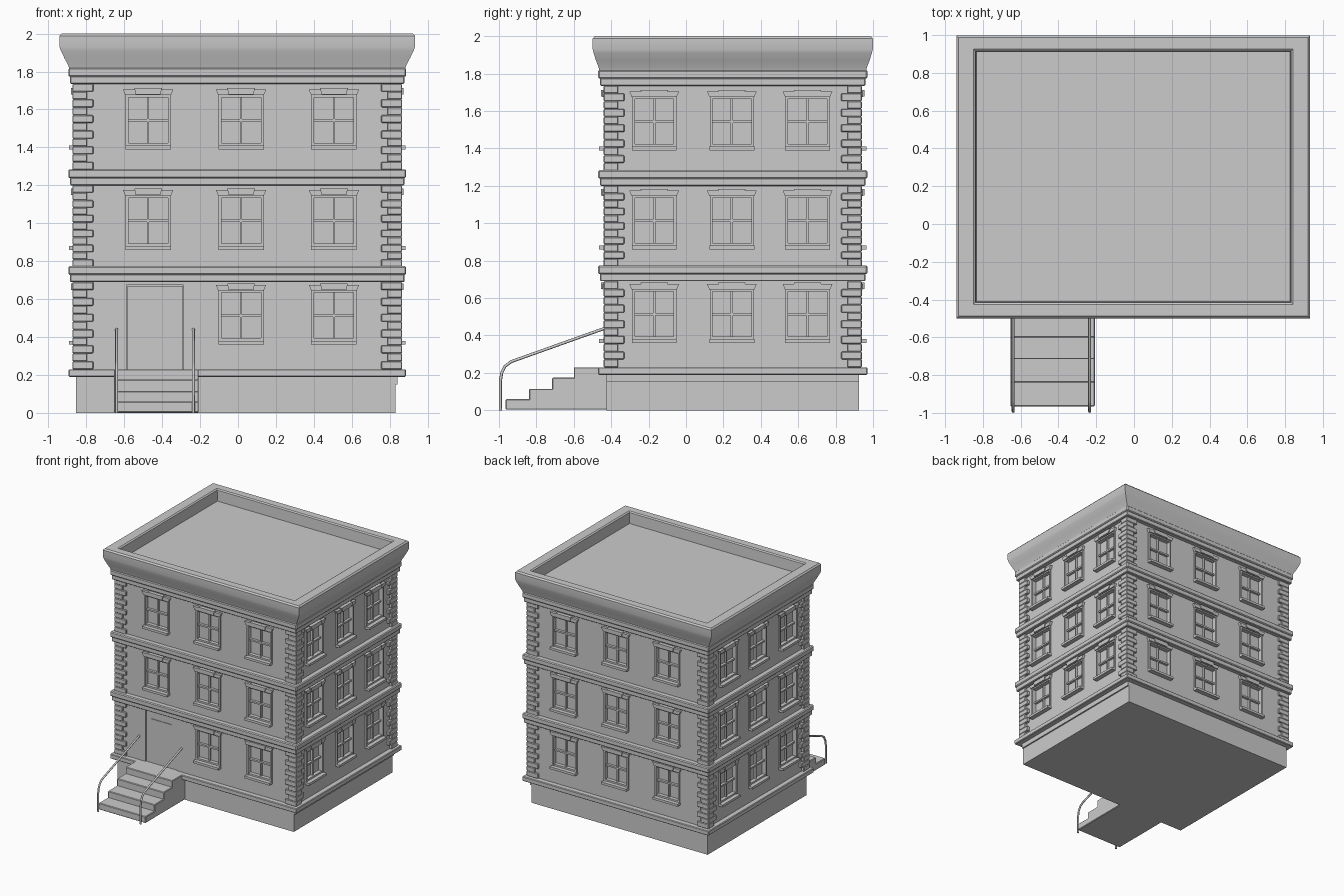
import bpy, bmesh
from math import radians
from mathutils import Matrix, Vector

cube = bpy.data.objects.get("Cube")
if cube:
    bpy.data.objects.remove(cube)

stone = bpy.data.materials.new("grey stone")
stone.use_nodes = True
GREY = (0.6, 0.6, 0.6, 1)
stone.diffuse_color = GREY
stone.node_tree.nodes["Principled BSDF"].inputs["Base Color"].default_value = GREY

CX, CY = -0.004, 0.25
WALL_X, WALL_Y = 0.846, 0.674          # wall half sizes
FLOORS = (0.36, 0.86, 1.39)            # window bottoms
FRONT_U = (-0.47, 0.02, 0.51)
SIDE_U = (-0.42, -0.005, 0.40)
DOOR_U, DOOR_W = -0.433, 0.30


def add_box(bm, x0, x1, y0, y1, z0, z1, mat=None):
    m = Matrix.Translation(((x0 + x1) / 2, (y0 + y1) / 2, (z0 + z1) / 2))
    m = m @ Matrix.Diagonal((x1 - x0, y1 - y0, z1 - z0, 1))
    bmesh.ops.create_cube(bm, size=1, matrix=(mat @ m) if mat else m)


def add_prism(bm, profile, y0, y1):
    """Extrude an x-z outline from y0 to y1."""
    face = bm.faces.new([bm.verts.new((x, y0, z)) for x, z in profile])
    ext = bmesh.ops.extrude_face_region(bm, geom=[face])
    verts = [v for v in ext["geom"] if isinstance(v, bmesh.types.BMVert)]
    bmesh.ops.translate(bm, verts=verts, vec=(0, y1 - y0, 0))


def to_mesh(bm, name):
    bmesh.ops.recalc_face_normals(bm, faces=bm.faces)
    me = bpy.data.meshes.new(name)
    bm.to_mesh(me)
    bm.free()
    me.materials.append(stone)
    return me


def add_object(name, mesh, bevel=0):
    ob = bpy.data.objects.new(name, mesh)
    bpy.context.collection.objects.link(ob)
    if bevel:
        mod = ob.modifiers.new("Bevel", "BEVEL")
        mod.width = bevel
        mod.segments = 1
    return ob


def block(name, hx, hy, z0, z1, bevel=0):
    bm = bmesh.new()
    add_box(bm, CX - hx, CX + hx, CY - hy, CY + hy, z0, z1)
    return add_object(name, to_mesh(bm, name), bevel)


# Where every window goes: one matrix per opening, local -y points outward
def side_matrix(angle, half):
    return (Matrix.Translation((CX, CY, 0)) @ Matrix.Rotation(radians(angle), 4, "Z")
            @ Matrix.Translation((0, -half, 0)))


sides = (("front", 0, WALL_Y, FRONT_U), ("left", 90, WALL_X, SIDE_U),
         ("back", 180, WALL_Y, [-u for u in FRONT_U]),
         ("right", 270, WALL_X, [-u for u in SIDE_U]))
spots = []
for side, angle, half, us in sides:
    for level, z in enumerate(FLOORS):
        for i, u in enumerate(us):
            if side == "front" and level == 0 and i == 0:
                continue               # the door takes this place
            name = f"{side}_window_{level + 1}_{i + 1}"
            spots.append((name, side_matrix(angle, half) @ Matrix.Translation((u, 0, z))))

# Walls with cut openings
walls = block("walls", WALL_X, WALL_Y, 0.15, 1.85)
bm = bmesh.new()
for _, m in spots:
    add_box(bm, -0.112, 0.112, -0.05, 0.025, 0.012, 0.282, m)
add_box(bm, DOOR_U - DOOR_W / 2, DOOR_U + DOOR_W / 2, -0.05, 0.02, 0.225, 0.675,
        side_matrix(0, WALL_Y))
cutter = add_object("opening_cutter", to_mesh(bm, "opening_cutter"))
cutter.hide_render = True
cut = walls.modifiers.new("Openings", "BOOLEAN")
cut.object = cutter
cut.solver = "EXACT"
dg = bpy.context.evaluated_depsgraph_get()
walls.data = bpy.data.meshes.new_from_object(walls.evaluated_get(dg))
walls.modifiers.clear()
bpy.data.objects.remove(cutter)

# One window: casing, cross bars, sill and splayed lintel
bm = bmesh.new()
for s in (-1, 1):
    a, b = sorted((s * 0.104, s * 0.118))
    add_box(bm, a, b, -0.012, 0.025, 0.01, 0.288)
add_box(bm, -0.104, 0.104, -0.012, 0.025, 0.274, 0.288)
add_box(bm, -0.104, 0.104, -0.006, 0.025, 0.018, 0.034)
add_box(bm, -0.006, 0.006, 0.008, 0.027, 0.02, 0.28)
add_box(bm, -0.104, 0.104, 0.004, 0.027, 0.146, 0.16)
add_box(bm, -0.12, 0.12, -0.04, 0.02, 0, 0.02)
add_prism(bm, [(-0.12, 0.285), (0.12, 0.285), (0.133, 0.315), (-0.133, 0.315)], -0.022, 0.02)
add_prism(bm, [(-0.065, 0.288), (0.065, 0.288), (0.073, 0.323), (-0.073, 0.323)], -0.03, 0.02)
window_mesh = to_mesh(bm, "window")
for name, m in spots:
    add_object(name, window_mesh).matrix_world = m

# Door leaf with a raised panel
bm = bmesh.new()
m = side_matrix(0, WALL_Y) @ Matrix.Translation((DOOR_U, 0, 0))
add_box(bm, -0.146, 0.146, 0.008, 0.03, 0.23, 0.67, m)
add_box(bm, -0.095, 0.095, 0.003, 0.02, 0.505, 0.61, m)
add_object("door", to_mesh(bm, "door"))

# Foundation and string courses
block("foundation", 0.842, WALL_Y, 0, 0.2).location.x = -0.008
block("base_ledge", 0.89, 0.72, 0.19, 0.23, 0.005)
for i, z in enumerate((0.69, 1.2, 1.735)):
    block(f"lower_band_{i + 1}", 0.882, 0.71, z, z + 0.042, 0.005)
    block(f"upper_band_{i + 1}", 0.891, 0.72, z + 0.038, z + 0.084, 0.007)

# Corner quoins, alternating long and short on each face
bm = bmesh.new()
ROWS = 11
for z0, z1 in ((0.23, 0.69), (0.77, 1.2), (1.282, 1.735)):
    h = (z1 - z0) / ROWS
    for r in range(ROWS):
        lx, ly = (0.11, 0.077) if r % 2 == 0 else (0.077, 0.11)
        top = z1 - r * h
        for sx in (-1, 1):
            for sy in (-1, 1):
                xs = sorted((CX + sx * 0.869, CX + sx * (0.869 - lx)))
                ys = sorted((CY + sy * 0.69, CY + sy * (0.69 - ly)))
                add_box(bm, *xs, *ys, top - h, top)
add_object("corner_quoins", to_mesh(bm, "corner_quoins"), 0.004)

# Flared cornice, parapet and sunken roof as stacked rectangular rings
bm = bmesh.new()
rings = [(0.885, 0.712, 1.81), (0.89, 0.716, 1.83), (0.912, 0.732, 1.872), (0.93, 0.744, 1.91),
         (0.937, 0.749, 1.93), (0.937, 0.749, 1.988), (0.926, 0.738, 2.0),
         (0.846, 0.676, 2.0), (0.835, 0.665, 1.992), (0.83, 0.66, 1.9)]
loops = [[bm.verts.new((CX + sx * hx, CY + sy * hy, z))
          for sx, sy in ((-1, -1), (1, -1), (1, 1), (-1, 1))] for hx, hy, z in rings]
for a, b in zip(loops, loops[1:]):
    for i in range(4):
        j = (i + 1) % 4
        bm.faces.new((a[i], a[j], b[j], b[i]))
bm.faces.new(loops[0][::-1])
bm.faces.new(loops[-1])
cornice = add_object("cornice_and_roof", to_mesh(bm, "cornice_and_roof"))
bpy.context.view_layer.objects.active = cornice
cornice.select_set(True)
bpy.ops.object.shade_smooth_by_angle(angle=radians(30))
cornice.select_set(False)

# Entrance steps
bm = bmesh.new()
for y, top in ((-0.965, 0.06), (-0.84, 0.115), (-0.716, 0.175), (-0.6, 0.23)):
    add_box(bm, -0.655, -0.207, y, -0.36, 0.003, top)
add_object("entrance_steps", to_mesh(bm, "entrance_steps"), 0.005)

# Bent handrails
RAIL = [(-0.992, 0), (-0.992, 0.16), (-0.985, 0.2), (-0.968, 0.235), (-0.935, 0.26), (-0.43, 0.44)]
for name, x in (("right_handrail", -0.64), ("left_handrail", -0.235)):
    curve = bpy.data.curves.new(name, "CURVE")
    curve.dimensions = "3D"
    curve.bevel_depth = 0.008
    curve.bevel_resolution = 2
    curve.use_fill_caps = True
    curve.materials.append(stone)
    spline = curve.splines.new("POLY")
    spline.points.add(len(RAIL) - 1)
    for p, (y, z) in zip(spline.points, RAIL):
        p.co = (x, y, z, 1)
    add_object(name, curve)
